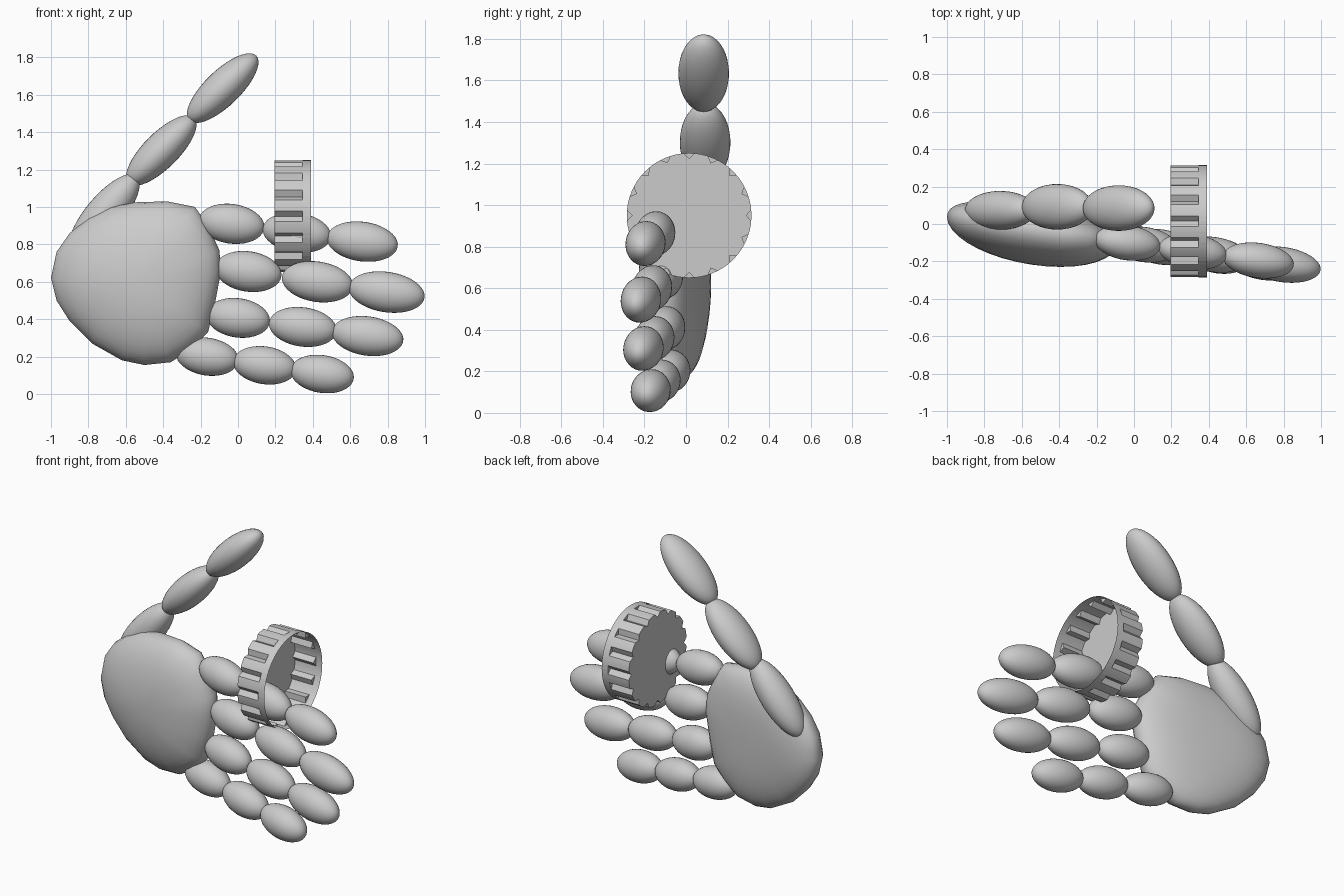
import bpy, bmesh, math
from mathutils import Vector, Matrix

cube = bpy.data.objects.get("Cube")
if cube:
    bpy.data.objects.remove(cube, do_unlink=True)

grey = bpy.data.materials.new("light grey")
grey.use_nodes = True
colour = (0.6, 0.6, 0.6, 1)
grey.diffuse_color = colour
for node in grey.node_tree.nodes:
    if node.type == 'BSDF_PRINCIPLED':
        node.inputs["Base Color"].default_value = colour


def finish(name, bm, smooth):
    bmesh.ops.recalc_face_normals(bm, faces=bm.faces[:])
    mesh = bpy.data.meshes.new(name)
    bm.to_mesh(mesh)
    bm.free()
    mesh.materials.append(grey)
    for poly in mesh.polygons:
        poly.use_smooth = smooth
    obj = bpy.data.objects.new(name, mesh)
    bpy.context.collection.objects.link(obj)
    return obj


def bridge(bm, a, b):
    n = len(a)
    for i in range(n):
        j = (i + 1) % n
        bm.faces.new((a[i], a[j], b[j], b[i]))


def knuckle(name, centre, direction, radii):
    """Ellipsoid with its long axis along the direction."""
    bm = bmesh.new()
    turn = Vector(direction).to_track_quat('X', 'Z').to_matrix().to_4x4()
    pole = Matrix.Rotation(math.pi / 2, 4, 'Y')
    bmesh.ops.create_uvsphere(
        bm, u_segments=32, v_segments=20, radius=1,
        matrix=Matrix.Translation(centre) @ turn @ Matrix.Diagonal((*radii, 1)) @ pole)
    finish(name, bm, True)


# Fingers: first and last segment centre, first and last half length, half height
fingers = {
    "index_finger": ((-0.035, -0.10, 0.91), (0.665, -0.195, 0.815), 0.178, 0.192, 0.106),
    "middle_finger": ((0.055, -0.11, 0.655), (0.795, -0.217, 0.545), 0.18, 0.206, 0.108),
    "ring_finger": ((0.0, -0.10, 0.407), (0.693, -0.205, 0.31), 0.173, 0.194, 0.105),
    "little_finger": ((-0.165, -0.075, 0.2), (0.45, -0.17, 0.107), 0.17, 0.172, 0.101),
}
for name, (first, last, a0, a1, high) in fingers.items():
    first, last = Vector(first), Vector(last)
    for i in range(3):
        t = i / 2
        knuckle(f"{name}_{i + 1}", first.lerp(last, t), last - first,
                (a0 + (a1 - a0) * t, 0.094, high))

# Thumb: centre, angle in degrees, radii
thumb = [((-0.715, 0.073, 0.96), 50, (0.27, 0.104, 0.1)),
         ((-0.41, 0.092, 1.302), 45, (0.25, 0.122, 0.095)),
         ((-0.082, 0.085, 1.635), 44, (0.25, 0.122, 0.095))]
for i, (centre, deg, radii) in enumerate(thumb):
    ang = math.radians(deg)
    knuckle(f"thumb_{i + 1}", centre, (math.cos(ang), 0, math.sin(ang)), radii)

# Palm: outline swept into a tilted dome, fuller in front and flatter behind
outline = [(-1.0, 0.62), (-0.97, 0.76), (-0.9, 0.86), (-0.8, 0.94), (-0.68, 1.0),
           (-0.55, 1.025), (-0.38, 1.03), (-0.23, 1.0), (-0.16, 0.9), (-0.1, 0.77),
           (-0.09, 0.66), (-0.12, 0.5), (-0.16, 0.33), (-0.25, 0.24), (-0.36, 0.17),
           (-0.5, 0.155), (-0.62, 0.18), (-0.78, 0.27), (-0.9, 0.39), (-0.97, 0.5)]
cx, cz = -0.55, 0.6


def palm_point(x, z, s, depth):
    px = cx + (x - cx) * s
    return (px, -0.03 - 0.15 * (px - cx) + depth, cz + (z - cz) * s)


bm = bmesh.new()
layers = 18
rings = []
for k in range(1, layers):
    ang = math.pi * k / layers
    s, c = math.sin(ang), math.cos(ang)
    if c > 0:
        depth = -0.187 * c
    else:
        s = s ** 0.7
        depth = 0.125 * abs(c) ** 0.9
    rings.append([bm.verts.new(palm_point(x, z, s, depth)) for x, z in outline])
for a, b in zip(rings, rings[1:]):
    bridge(bm, a, b)
for ring, depth in ((rings[0], -0.187), (rings[-1], 0.125)):
    tip = bm.verts.new(palm_point(cx, cz, 0, depth))
    for i, v in enumerate(ring):
        bm.faces.new((v, ring[(i + 1) % len(ring)], tip))
finish("palm", bm, True)

# Cap: thin open cup on its side, with grooves pressed in around the wall
grooves, radius, groove_radius = 16, 0.3, 0.272
steps = (-5.4, 0, 5.4, 8.3, 11.25, 14.2)


def cap_loop(bm, x, grooved):
    loop = []
    for g in range(grooves):
        for step in steps:
            ang = math.radians(g * 360 / grooves + step)
            r = groove_radius if grooved and step == 0 else radius
            loop.append(bm.verts.new((x, 0.015 + r * math.cos(ang), 0.95 + r * math.sin(ang))))
    return loop


bm = bmesh.new()
loops = [cap_loop(bm, x, g) for x, g in
         ((0.195, True), (0.345, True), (0.345, False), (0.39, False))]
bm.faces.new(loops[0])
for a, b in zip(loops, loops[1:]):
    bridge(bm, a, b)
bmesh.ops.remove_doubles(bm, verts=bm.verts[:], dist=0.0005)
finish("cap", bm, False)
